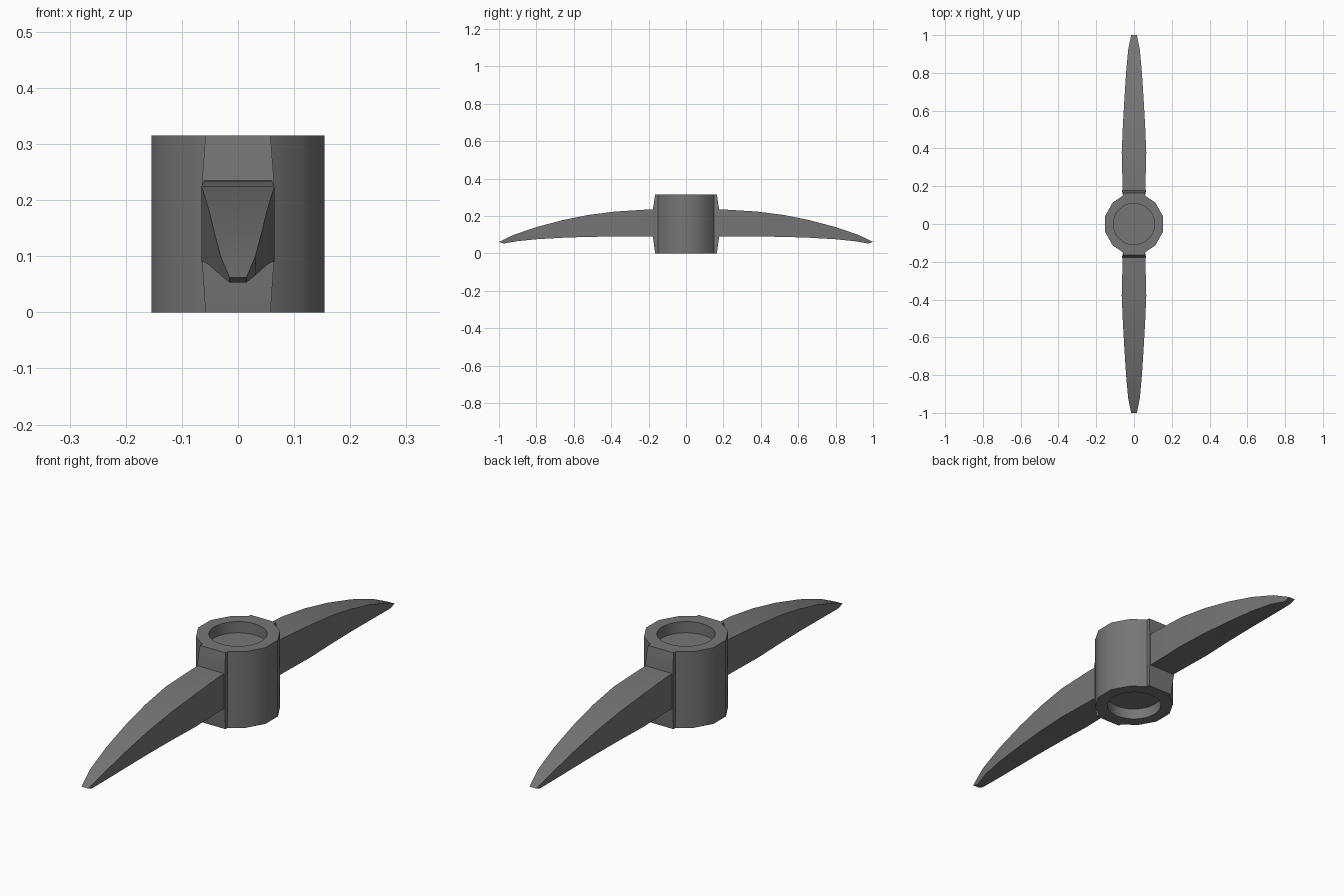
import bpy, bmesh, math

if "Cube" in bpy.data.objects:
    bpy.data.objects.remove(bpy.data.objects["Cube"])

steel = bpy.data.materials.new("dark_steel")
steel.diffuse_color = (0.18, 0.18, 0.18, 1)
steel.use_nodes = True
steel.node_tree.nodes["Principled BSDF"].inputs["Base Color"].default_value = steel.diffuse_color


def finish(name, bm):
    bmesh.ops.recalc_face_normals(bm, faces=bm.faces)
    mesh = bpy.data.meshes.new(name)
    bm.to_mesh(mesh)
    bm.free()
    mesh.materials.append(steel)
    ob = bpy.data.objects.new(name, mesh)
    bpy.context.collection.objects.link(ob)
    bpy.ops.object.select_all(action='DESELECT')
    ob.select_set(True)
    bpy.context.view_layer.objects.active = ob
    bpy.ops.object.shade_smooth_by_angle(angle=math.radians(32))
    return ob


def skin(bm, a, b):
    n = len(a)
    for i in range(n):
        bm.faces.new((a[i], a[(i + 1) % n], b[(i + 1) % n], b[i]))


def loop_edges(bm, ring):
    n = len(ring)
    return [bm.edges.get((ring[i], ring[(i + 1) % n])) or
            bm.edges.new((ring[i], ring[(i + 1) % n])) for i in range(n)]


# Hub: twelve-sided collar with raised cheeks where the blades join
def hub_ring(bm, z, half, front):
    q = [(.154, .041), (.113, .113), (.058, .151), (half, front)]
    right = [(x, -y) for x, y in reversed(q)] + q
    pts = right + [(-x, -y) for x, y in right]
    return [bm.verts.new((x, y, z)) for x, y in pts]


bm = bmesh.new()
rings = [hub_ring(bm, *r) for r in
         [(0, .058, .165), (.09, .064, .177), (.235, .064, .177), (.315, .058, .165)]]
for a, b in zip(rings, rings[1:]):
    skin(bm, a, b)

# Shallow round sockets in the top and bottom of the hub
for outer, z, floor in ((rings[0], 0, .046), (rings[-1], .315, .269)):
    circle = [[bm.verts.new((.109 * math.cos(i * math.tau / 32),
                             .109 * math.sin(i * math.tau / 32), h))
               for i in range(32)] for h in (z, floor)]
    edges = loop_edges(bm, outer) + loop_edges(bm, circle[0])
    bmesh.ops.triangle_fill(bm, edges=edges, use_beauty=True)
    skin(bm, circle[0], circle[1])
    bm.faces.new(circle[1])
finish("hub", bm)

# Blades: (y top, y bottom, half width, z top, z bottom)
sections = [
    (.155, .155, .060, .235, .090),
    (.22, .22, .061, .234, .090),
    (.38, .38, .065, .224, .090),
    (.52, .52, .059, .206, .089),
    (.66, .66, .051, .178, .084),
    (.80, .80, .042, .141, .076),
    (.92, .90, .031, .100, .066),
    (1.0, .975, .015, .062, .053),
]
for name, s in (("front_blade", -1), ("back_blade", 1)):
    bm = bmesh.new()
    loops = [[bm.verts.new(p) for p in
              ((-w, s * yt, zt), (w, s * yt, zt), (w, s * yb, zb), (-w, s * yb, zb))]
             for yt, yb, w, zt, zb in sections]
    for a, b in zip(loops, loops[1:]):
        skin(bm, a, b)
    bm.faces.new(loops[0])
    bm.faces.new(loops[-1])
    finish(name, bm)
